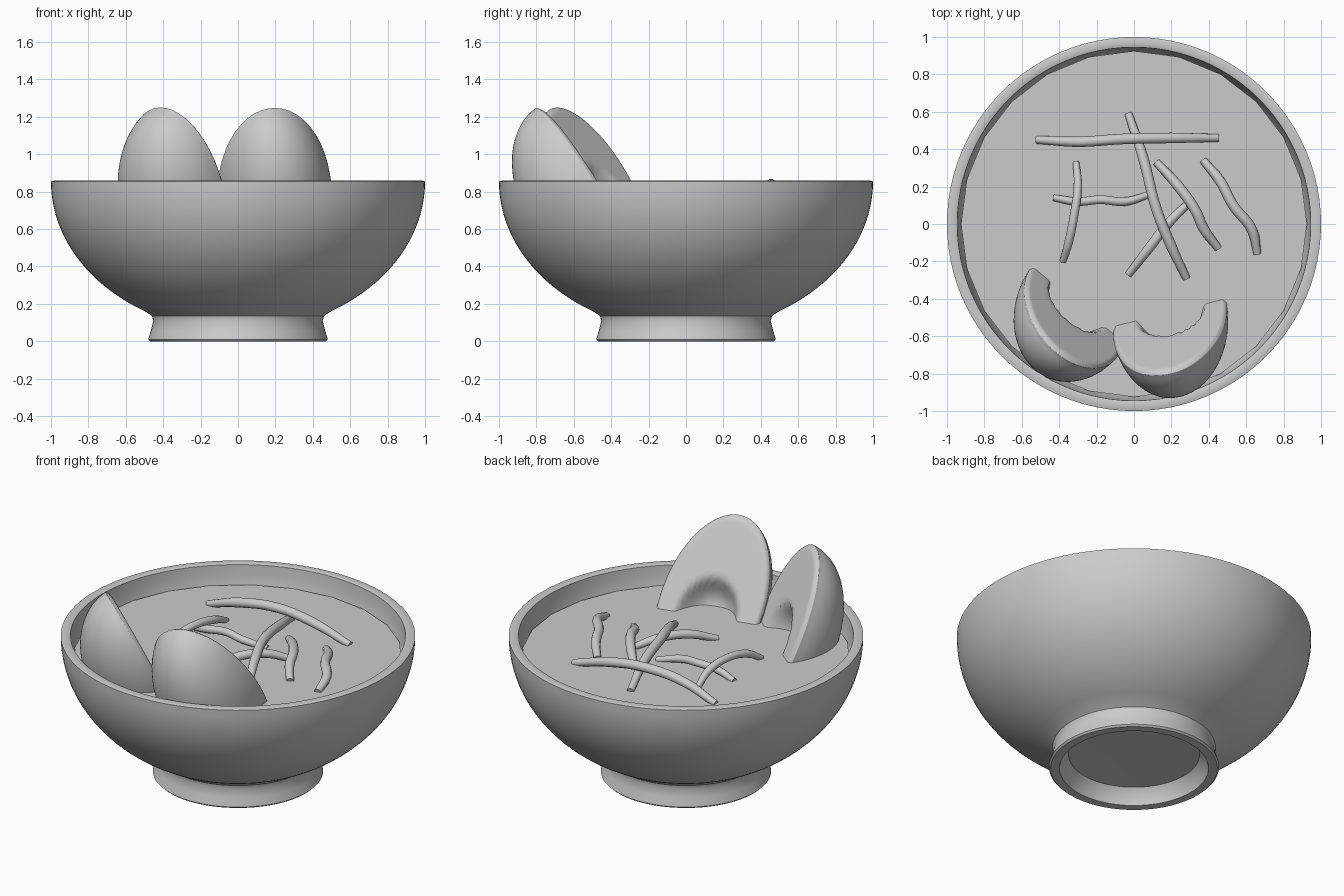
import bpy, bmesh
from math import sin, cos, pi, radians, hypot
from mathutils import Vector, Matrix

cube = bpy.data.objects.get("Cube")
if cube:
    bpy.data.objects.remove(cube, do_unlink=True)

# One plain colour for everything
grey = bpy.data.materials.new("plain_grey")
grey.use_nodes = True
colour = (0.6, 0.6, 0.6, 1)
grey.diffuse_color = colour
grey.node_tree.nodes["Principled BSDF"].inputs["Base Color"].default_value = colour

SOUP_Z = 0.74


def add_object(name, data):
    """Link new data as an object with the shared material."""
    obj = bpy.data.objects.new(name, data)
    bpy.context.collection.objects.link(obj)
    data.materials.append(grey)
    return obj


def add_mesh(name, bm, angle=None):
    """Turn a bmesh into an object, smooth below the given angle."""
    bmesh.ops.recalc_face_normals(bm, faces=bm.faces)
    mesh = bpy.data.meshes.new(name)
    bm.to_mesh(mesh)
    bm.free()
    obj = add_object(name, mesh)
    if angle:
        bpy.ops.object.select_all(action="DESELECT")
        obj.select_set(True)
        bpy.context.view_layer.objects.active = obj
        bpy.ops.object.shade_smooth_by_angle(angle=radians(angle))
    return obj


def arc(radius, depth, end, steps=20):
    """Elliptical bowl wall from the rim downwards, as (radius, height)."""
    angles = [radians(end) * i / steps for i in range(steps + 1)]
    return [(radius * cos(a), 0.855 - depth * sin(a)) for a in angles]


# Bowl: underside, foot, outer wall, rounded lip and inner wall in one turn
foot = [(0, 0.1), (0.37, 0.09), (0.405, 0.05), (0.42, 0), (0.47, 0),
        (0.48, 0.01), (0.465, 0.06), (0.453, 0.11), (0.46, 0.135)]
lip = [(0.99, 0.858), (0.97, 0.86), (0.953, 0.858)]
profile = foot + arc(1, 0.8, 60)[::-1] + lip + arc(0.945, 0.7, 90)
bm = bmesh.new()
verts = [bm.verts.new((r, 0, z)) for r, z in profile]
edges = [bm.edges.new(pair) for pair in zip(verts, verts[1:])]
bmesh.ops.spin(bm, geom=verts + edges, cent=(0, 0, 0), axis=(0, 0, 1),
               angle=2 * pi, steps=96)
bmesh.ops.remove_doubles(bm, verts=bm.verts, dist=0.0005)
add_mesh("bowl", bm, 40)

# Soup surface: a flat polygon disc
bm = bmesh.new()
bmesh.ops.create_circle(bm, cap_ends=True, segments=24, radius=0.925,
                        matrix=Matrix.Translation((0, 0, SOUP_Z)))
add_mesh("soup", bm)


def egg_half(name, centre, tip, across, width, depth):
    """Half egg leaning back, with a hollow in its cut face."""
    centre = Vector(centre)
    axis = Vector(tip) - centre
    length = axis.length
    axis.normalize()
    side = Vector(across)
    side = (side - axis * side.dot(axis)).normalized()
    normal = side.cross(axis) * -1
    if normal.z < 0:
        normal.negate()
    bm = bmesh.new()
    bmesh.ops.create_uvsphere(bm, u_segments=48, v_segments=48, radius=1)
    for v in bm.verts:
        x, y, n = v.co
        x, y, n = x * width, y * length, n * depth
        if n > -0.001:
            # flatten the front, sink the yolk hollow, soften the cut edge
            reach = hypot(x / 0.19, (y + 0.08) / 0.24)
            dip = max(0, 1 - reach ** 4) ** 1.5
            edge = max(0, v.co.xy.length - 0.93) / 0.07
            n = -0.13 * dip - 0.02 * edge ** 2
        v.co = centre + side * x + axis * y + normal * n
    return add_mesh(name, bm, 70)


egg_half("right_egg_half", (-0.31, -0.46, 0.8), (-0.37, -0.7, 1.255),
         (0.77, -0.64, 0), 0.32, 0.35)
egg_half("left_egg_half", (0.19, -0.51, 0.8), (0.16, -0.79, 1.255),
         (0.97, 0.24, 0), 0.31, 0.37)


def noodle(name, thickness, rise, path):
    """Rounded strand arching out of the soup along a plan path."""
    curve = bpy.data.curves.new(name, "CURVE")
    curve.dimensions = "3D"
    curve.bevel_depth = thickness
    curve.bevel_resolution = 3
    curve.resolution_u = 6
    curve.use_fill_caps = True
    spline = curve.splines.new("BEZIER")
    spline.bezier_points.add(len(path) - 1)
    last = len(path) - 1
    for i, (point, (x, y)) in enumerate(zip(spline.bezier_points, path)):
        point.co = (x, y, SOUP_Z + rise * sin(pi * i / last))
        point.handle_left_type = point.handle_right_type = "AUTO"
        point.radius = 0.75 if i in (0, last) else 1
    return add_object(name, curve)


noodle("back_noodle", 0.028, 0.1,
       [(-.52, .45), (-.3, .44), (-.05, .455), (.2, .46), (.45, .46)])
noodle("long_noodle", 0.028, 0.09,
       [(-.03, .59), (.05, .35), (.12, .08), (.2, -.12), (.28, -.29)])
noodle("middle_noodle", 0.028, 0.06,
       [(.12, .33), (.23, .21), (.33, .07), (.37, -.02), (.45, -.13)])
noodle("left_noodle", 0.028, 0.05,
       [(.37, .34), (.46, .23), (.53, .1), (.63, -.03), (.66, -.16)])
noodle("right_noodle", 0.023, 0.08,
       [(-.31, .33), (-.3, .2), (-.32, .05), (-.35, -.1), (-.38, -.2)])
noodle("cross_noodle", 0.023, 0.04,
       [(-.43, .14), (-.3, .12), (-.18, .13), (-.05, .12), (.09, .16)])
noodle("slanted_noodle", 0.026, 0.06,
       [(-.03, -.27), (.08, -.13), (.18, 0), (.3, .12)])
